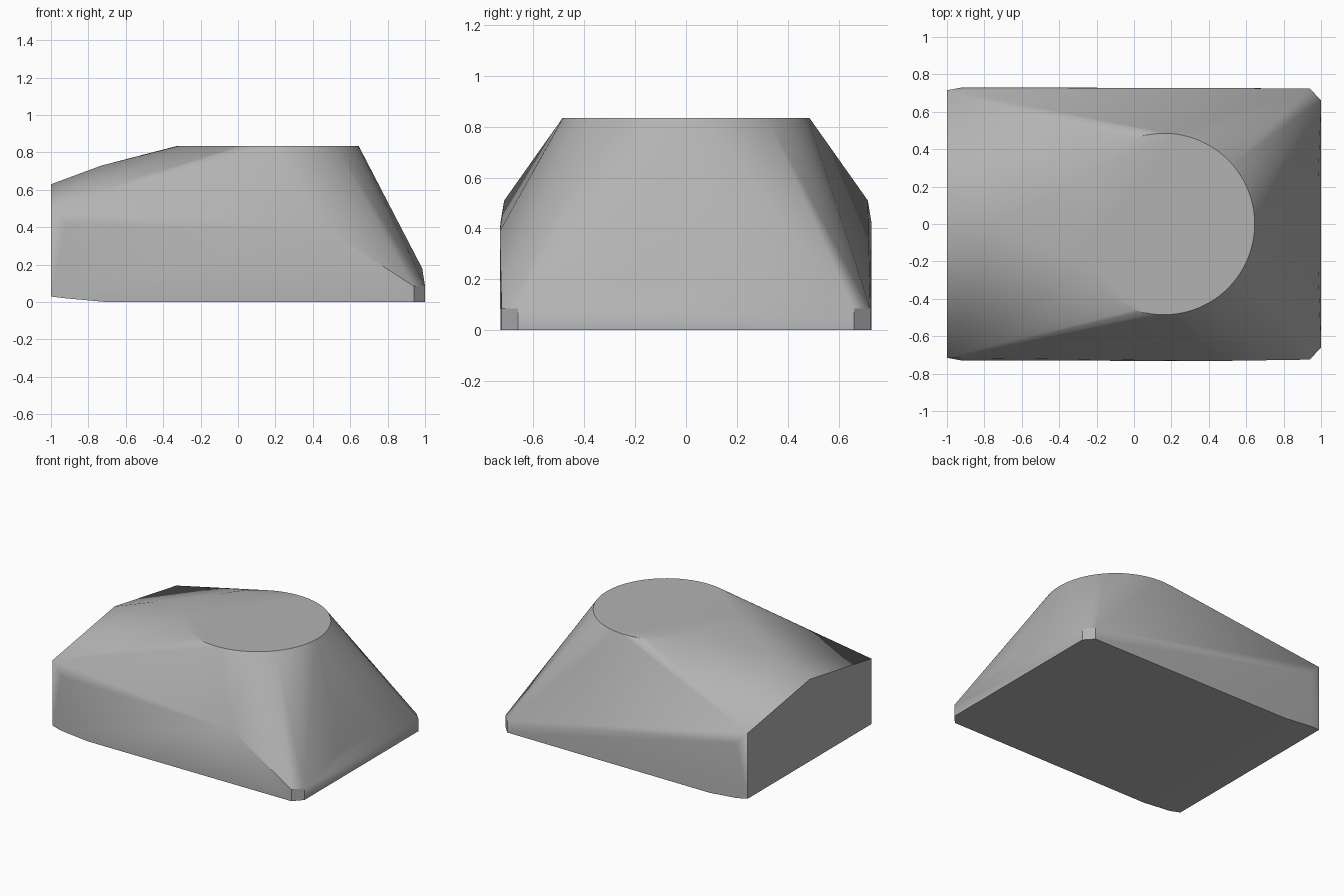
import bpy
import bmesh
from math import cos, sin, pi, radians

cube = bpy.data.objects.get("Cube")
if cube:
    bpy.data.objects.remove(cube, do_unlink=True)

# Single flat colour
grey = bpy.data.materials.new("mid_grey")
grey.use_nodes = True
colour = (0.45, 0.45, 0.45, 1)
grey.diffuse_color = colour
grey.node_tree.nodes["Principled BSDF"].inputs["Base Color"].default_value = colour

# Round flat top
SEGMENTS = 96
points = [(0.16 + 0.485 * cos(2 * pi * i / SEGMENTS),
           0.485 * sin(2 * pi * i / SEGMENTS), 0.835) for i in range(SEGMENTS)]

# Ridge running down to the tall end
points += [(-0.73, 0, 0.73), (-1, 0, 0.63)]

for side in (-1, 1):
    # Tall end wall corners and the raised lower lip
    points += [(-1, side * 0.715, z) for z in (0.03, 0.51)]
    points += [(-0.92, side * 0.73, z) for z in (0.02, 0.42)]
    points.append((-0.7, side * 0.73, 0))
    # Chamfered low end corners
    for z in (0, 0.085):
        points += [(1, side * 0.66, z), (0.94, side * 0.725, z)]
    # Soft bulge above the low end wall
    points.append((0.985, side * 0.25, 0.18))

# Raised shoulder on the front wall only
points.append((0.47, -0.732, 0.39))

# Stretch one continuous skin over the profiles
bm = bmesh.new()
for p in points:
    bm.verts.new(p)
hull = bmesh.ops.convex_hull(bm, input=bm.verts)
loose = [v for v in bm.verts if not v.link_faces]
bmesh.ops.delete(bm, geom=loose, context='VERTS')
bmesh.ops.dissolve_limit(bm, angle_limit=radians(0.3), verts=bm.verts, edges=bm.edges)
bmesh.ops.recalc_face_normals(bm, faces=bm.faces)

mesh = bpy.data.meshes.new("body")
bm.to_mesh(mesh)
bm.free()
mesh.materials.append(grey)
body = bpy.data.objects.new("body", mesh)
bpy.context.collection.objects.link(body)

# Smooth the gentle bends, keep the hard edges
bpy.ops.object.select_all(action='DESELECT')
body.select_set(True)
bpy.context.view_layer.objects.active = body
bpy.ops.object.shade_smooth_by_angle(angle=radians(30))
